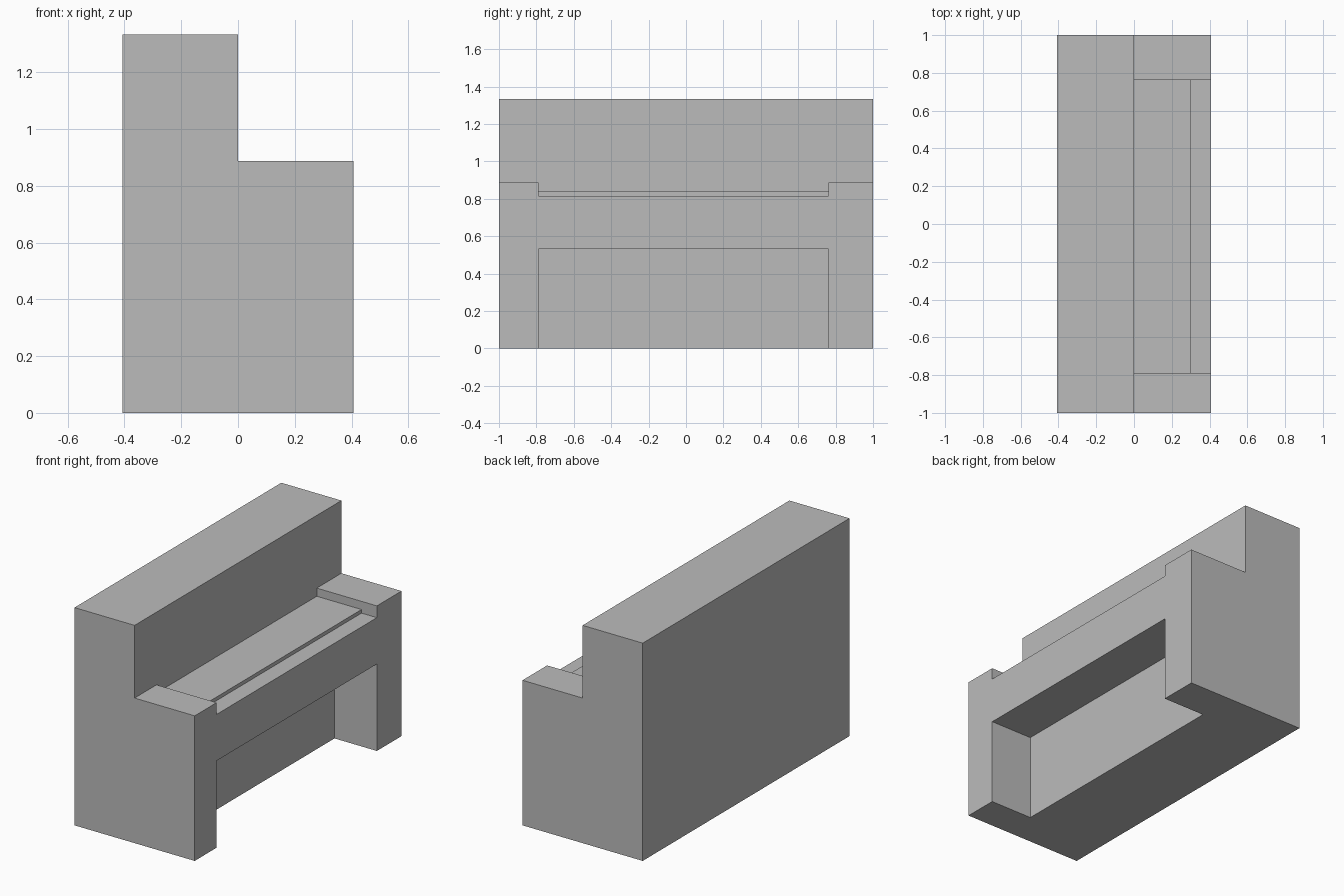
import bpy
import bmesh
import math
from mathutils import Vector

cube = bpy.data.objects.get("Cube")
if cube:
    bpy.data.objects.remove(cube, do_unlink=True)

# Main dimensions
HALF_DEPTH = 0.407
HEIGHT = 1.333
CHEEK_TOP = 0.888
KEY_TOP = 0.838
RAIL_TOP = 0.816
KEY_EDGE = 0.303
KNEE_TOP = 0.532
KNEE_BACK = 0.12
OPEN_START, OPEN_END = -0.788, 0.762
OUT = 0.6  # cutters reach past the keyboard side

grey = bpy.data.materials.new("plain grey")
grey.use_nodes = True
grey.diffuse_color = (0.5, 0.5, 0.5, 1)
grey.node_tree.nodes["Principled BSDF"].inputs["Base Color"].default_value = (0.5, 0.5, 0.5, 1)


def extrude_profile(name, profile, start, end):
    """Extrude an (x, z) outline along y."""
    bm = bmesh.new()
    face = bm.faces.new([bm.verts.new((x, start, z)) for x, z in profile])
    result = bmesh.ops.extrude_face_region(bm, geom=[face])
    moved = [v for v in result["geom"] if isinstance(v, bmesh.types.BMVert)]
    bmesh.ops.translate(bm, verts=moved, vec=Vector((0, end - start, 0)))
    bmesh.ops.recalc_face_normals(bm, faces=bm.faces)
    mesh = bpy.data.meshes.new(name)
    bm.to_mesh(mesh)
    bm.free()
    mesh.materials.append(grey)
    obj = bpy.data.objects.new(name, mesh)
    bpy.context.scene.collection.objects.link(obj)
    return obj


def carve(body, cutter):
    """Cut a shape out of the body, then discard the cutter."""
    cutter.hide_render = True
    mod = body.modifiers.new(cutter.name, 'BOOLEAN')
    mod.operation = 'DIFFERENCE'
    mod.solver = 'EXACT'
    mod.object = cutter
    bpy.context.view_layer.objects.active = body
    bpy.ops.object.modifier_apply(modifier=mod.name)
    bpy.data.objects.remove(cutter, do_unlink=True)


# Cabinet with a tall back and lower keyboard shelf
cabinet = extrude_profile("piano_cabinet", [
    (-HALF_DEPTH, 0), (HALF_DEPTH, 0), (HALF_DEPTH, CHEEK_TOP),
    (0, CHEEK_TOP), (0, HEIGHT), (-HALF_DEPTH, HEIGHT)], -1, 1)

# Stepped keyboard well between the two cheeks
carve(cabinet, extrude_profile("keyboard_well_cutter", [
    (0, KEY_TOP), (KEY_EDGE, KEY_TOP), (KEY_EDGE, RAIL_TOP),
    (OUT, RAIL_TOP), (OUT, 1), (0, 1)], OPEN_START, OPEN_END))

# Knee space below the keyboard
carve(cabinet, extrude_profile("knee_space_cutter", [
    (KNEE_BACK, -0.2), (OUT, -0.2), (OUT, KNEE_TOP),
    (KNEE_BACK, KNEE_TOP)], OPEN_START, OPEN_END))

# Merge leftover coplanar faces
bm = bmesh.new()
bm.from_mesh(cabinet.data)
bmesh.ops.remove_doubles(bm, verts=bm.verts, dist=0.0001)
bmesh.ops.dissolve_limit(bm, angle_limit=math.radians(1), verts=bm.verts, edges=bm.edges)
bm.to_mesh(cabinet.data)
bm.free()
